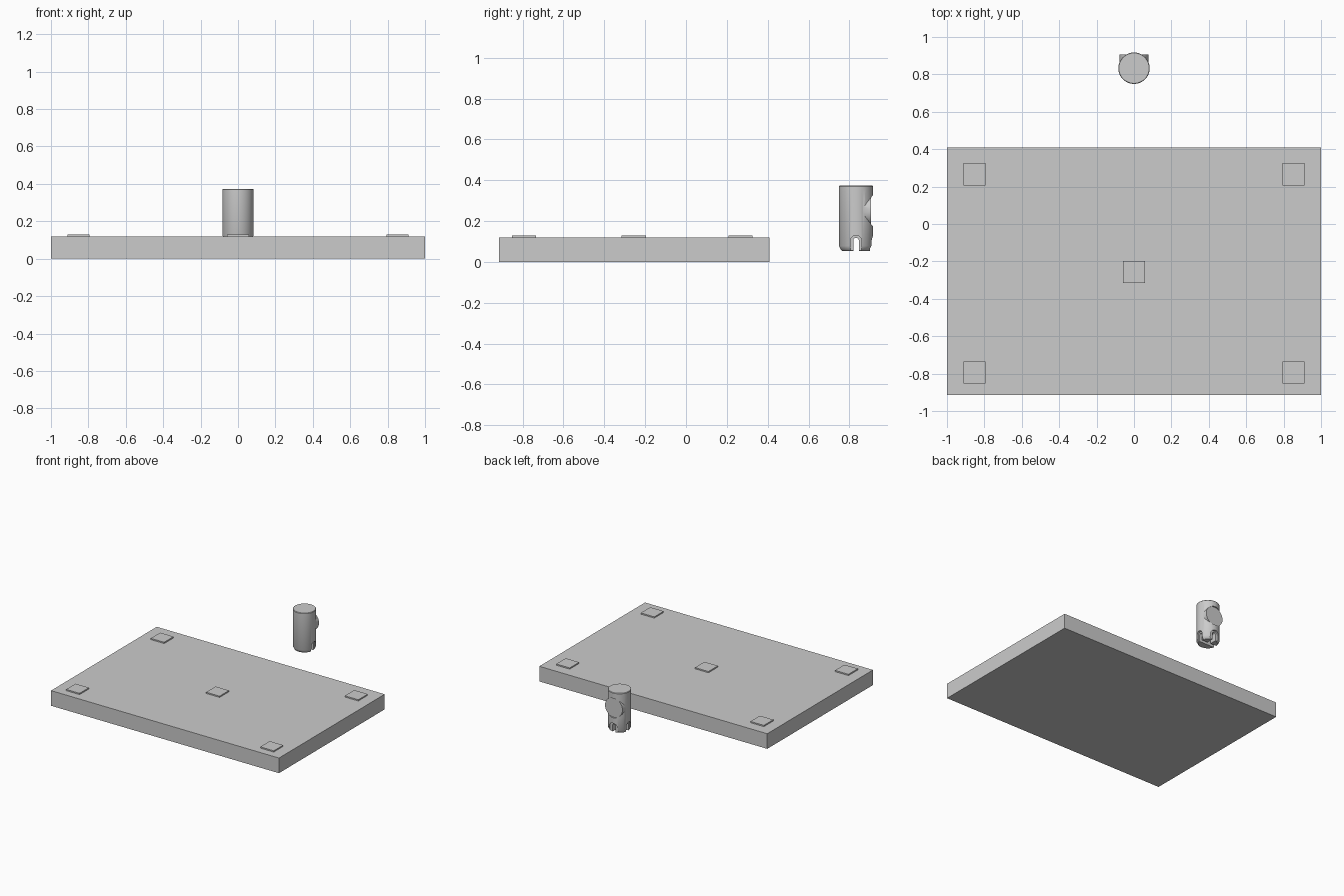
import bpy, bmesh
from math import pi, cos, sin, radians
from mathutils import Matrix, Vector

if "Cube" in bpy.data.objects:
    bpy.data.objects.remove(bpy.data.objects["Cube"])

PLUG_Y, R = 0.833, 0.084


def new_object(name, bm):
    bmesh.ops.recalc_face_normals(bm, faces=bm.faces[:])
    me = bpy.data.meshes.new(name)
    bm.to_mesh(me)
    bm.free()
    ob = bpy.data.objects.new(name, me)
    bpy.context.collection.objects.link(ob)
    return ob


def box(name, lo, hi):
    bm = bmesh.new()
    bmesh.ops.create_cube(bm, size=1)
    for v in bm.verts:
        v.co = [l + (c + 0.5) * (h - l) for c, l, h in zip(v.co, lo, hi)]
    return new_object(name, bm)


def prism(name, profile, near, far, turn=0):
    """Extrude an (across, z) outline outwards along +y of the plug, turned about its axis."""
    bm = bmesh.new()
    face = bm.faces.new([bm.verts.new((a, near, z)) for a, z in profile])
    ext = bmesh.ops.extrude_face_region(bm, geom=[face])["geom"]
    for v in ext:
        if isinstance(v, bmesh.types.BMVert):
            v.co.y = far
    bm.transform(Matrix.Translation((0, PLUG_Y, 0)) @ Matrix.Rotation(turn, 4, 'Z'))
    return new_object(name, bm)


def arch(half, top):
    pts = [(half * cos(pi * i / 12), top - half + half * sin(pi * i / 12)) for i in range(13)]
    return [(half, 0.0)] + pts + [(-half, 0.0)]


def disc(radius, z, n=40):
    return [(radius * cos(2 * pi * i / n), z + radius * sin(2 * pi * i / n)) for i in range(n)]


def combine(ob, other, operation):
    mod = ob.modifiers.new("join", 'BOOLEAN')
    mod.operation, mod.object, mod.solver = operation, other, 'EXACT'
    bpy.context.view_layer.objects.active = ob
    bpy.ops.object.modifier_apply(modifier=mod.name)
    bpy.data.objects.remove(other)


# slab with five low pads
box("slab", (-1, -0.915, 0), (1, 0.41, 0.12))
for i, (x, y) in enumerate([(-0.852, -0.794), (0.852, -0.794), (0, -0.256),
                            (-0.852, 0.266), (0.852, 0.266)]):
    box(f"pad_{i + 1}", (x - 0.059, y - 0.059, 0.118), (x + 0.059, y + 0.059, 0.13))

# plug body, turned from a profile
bm = bmesh.new()
outline = [(0, 0.054), (0.068, 0.054), (0.074, 0.058), (R, 0.078),
           (R, 0.369), (0.081, 0.373), (0, 0.373)]
verts = [bm.verts.new((r, PLUG_Y, z)) for r, z in outline]
edges = [bm.edges.new(p) for p in zip(verts, verts[1:])]
bmesh.ops.spin(bm, geom=verts + edges, cent=(0, PLUG_Y, 0), axis=(0, 0, 1),
               angle=2 * pi, steps=64)
bmesh.ops.remove_doubles(bm, verts=bm.verts[:], dist=1e-5)
plug = new_object("plug", bm)

# round flat boss on the back
combine(plug, prism("boss_cutter", disc(0.077, 0.25), 0.073, 0.12), 'DIFFERENCE')
combine(plug, prism("boss", disc(0.0765, 0.25), 0.0, 0.073), 'UNION')

# stepped arched slots on both sides and the back
for turn, half in ((0, 0.038), (pi / 2, 0.027), (-pi / 2, 0.027)):
    combine(plug, prism("rim_cutter", arch(half, 0.13), 0.068, 0.12, turn), 'DIFFERENCE')
    combine(plug, prism("slot_cutter", arch(0.0135, 0.118), -0.005, 0.12, turn), 'DIFFERENCE')

bpy.ops.object.select_all(action='DESELECT')
plug.select_set(True)
bpy.context.view_layer.objects.active = plug
bpy.ops.object.shade_smooth_by_angle(angle=radians(30))
